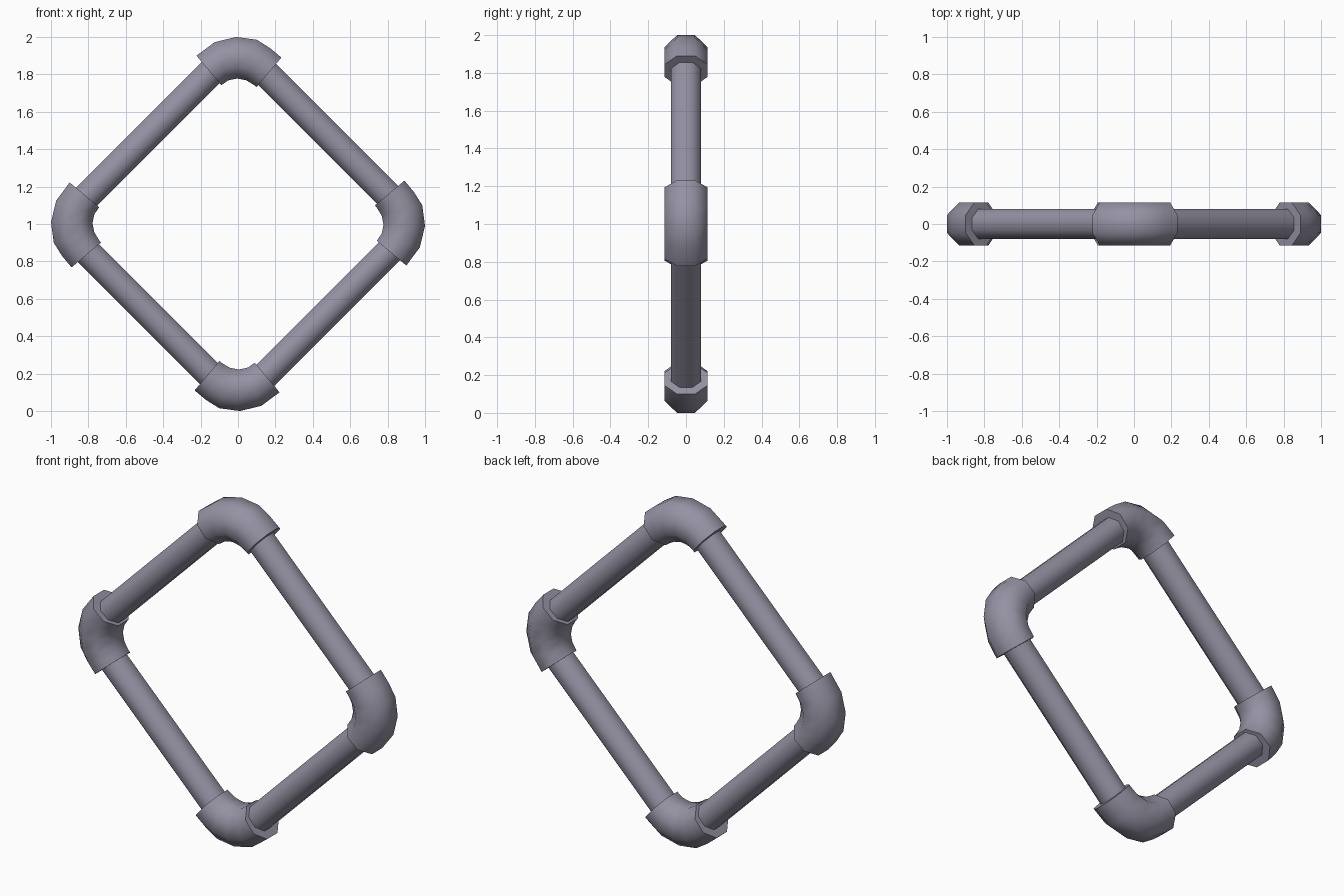
import bpy, bmesh, math
from mathutils import Vector

if "Cube" in bpy.data.objects:
    bpy.data.objects.remove(bpy.data.objects["Cube"])

metal = bpy.data.materials.new("grey violet metal")
metal.diffuse_color = (0.30, 0.285, 0.365, 1)
metal.use_nodes = True
metal.node_tree.nodes["Principled BSDF"].inputs["Base Color"].default_value = metal.diffuse_color
SIDES = 8


def tube(name, rings, half_y):
    """Octagonal tube; each ring is an (outer, inner) pair of points in the x-z plane."""
    bm = bmesh.new()
    k = 1 / math.cos(math.pi / SIDES)      # flats, not corners, reach the given width
    loops = []
    for outer, inner in rings:
        o, i = Vector((outer[0], 0, outer[1])), Vector((inner[0], 0, inner[1]))
        mid, half = (o + i) / 2, (o - i) / 2
        loop = []
        for s in range(SIDES):
            a = 2 * math.pi * (s + 0.5) / SIDES
            p = mid + half * math.cos(a) * k
            p.y = half_y * math.sin(a) * k
            loop.append(bm.verts.new(p))
        loops.append(loop)
    for a, b in zip(loops, loops[1:]):
        for s in range(SIDES):
            t = (s + 1) % SIDES
            bm.faces.new((a[s], a[t], b[t], b[s]))
    bm.faces.new(loops[0])
    bm.faces.new(loops[-1])
    bmesh.ops.recalc_face_normals(bm, faces=bm.faces)
    me = bpy.data.meshes.new(name)
    bm.to_mesh(me)
    bm.free()
    me.materials.append(metal)
    ob = bpy.data.objects.new(name, me)
    bpy.context.collection.objects.link(ob)
    ob.location.z = 1
    bpy.ops.object.select_all(action='DESELECT')
    ob.select_set(True)
    bpy.context.view_layer.objects.active = ob
    bpy.ops.object.shade_smooth_by_angle(angle=math.radians(55))


# elbow outline around the frame centre: (outer, inner) points
elbow = [((-0.222, 0.90), (-0.09, 0.742)),
         ((-0.125, 0.972), (-0.052, 0.768)),
         ((-0.01, 1.0), (-0.005, 0.778)),
         ((0.10, 0.985), (0.045, 0.768)),
         ((0.172, 0.94), (0.075, 0.75)),
         ((0.232, 0.89), (0.10, 0.733))]

# the four corners are turned or flipped copies of the top one
corners = {"top_elbow": lambda x, z: (x, z),
           "bottom_elbow": lambda x, z: (-x, -z),
           "left_elbow": lambda x, z: (-z, -x),
           "right_elbow": lambda x, z: (z, x)}
for name, f in corners.items():
    tube(name, [(f(*o), f(*i)) for o, i in elbow], 0.115)

# straight pipes between the elbows, ends hidden inside them
d = 0.074 / math.sqrt(2)
for sx, side in ((-1, "left"), (1, "right")):
    for sz, level in ((-1, "lower"), (1, "upper")):
        rings = [((sx * (x + d), sz * (z + d)), (sx * (x - d), sz * (z - d)))
                 for x, z in ((0.125, 0.83), (0.83, 0.125))]
        tube(level + "_" + side + "_pipe", rings, 0.08)
